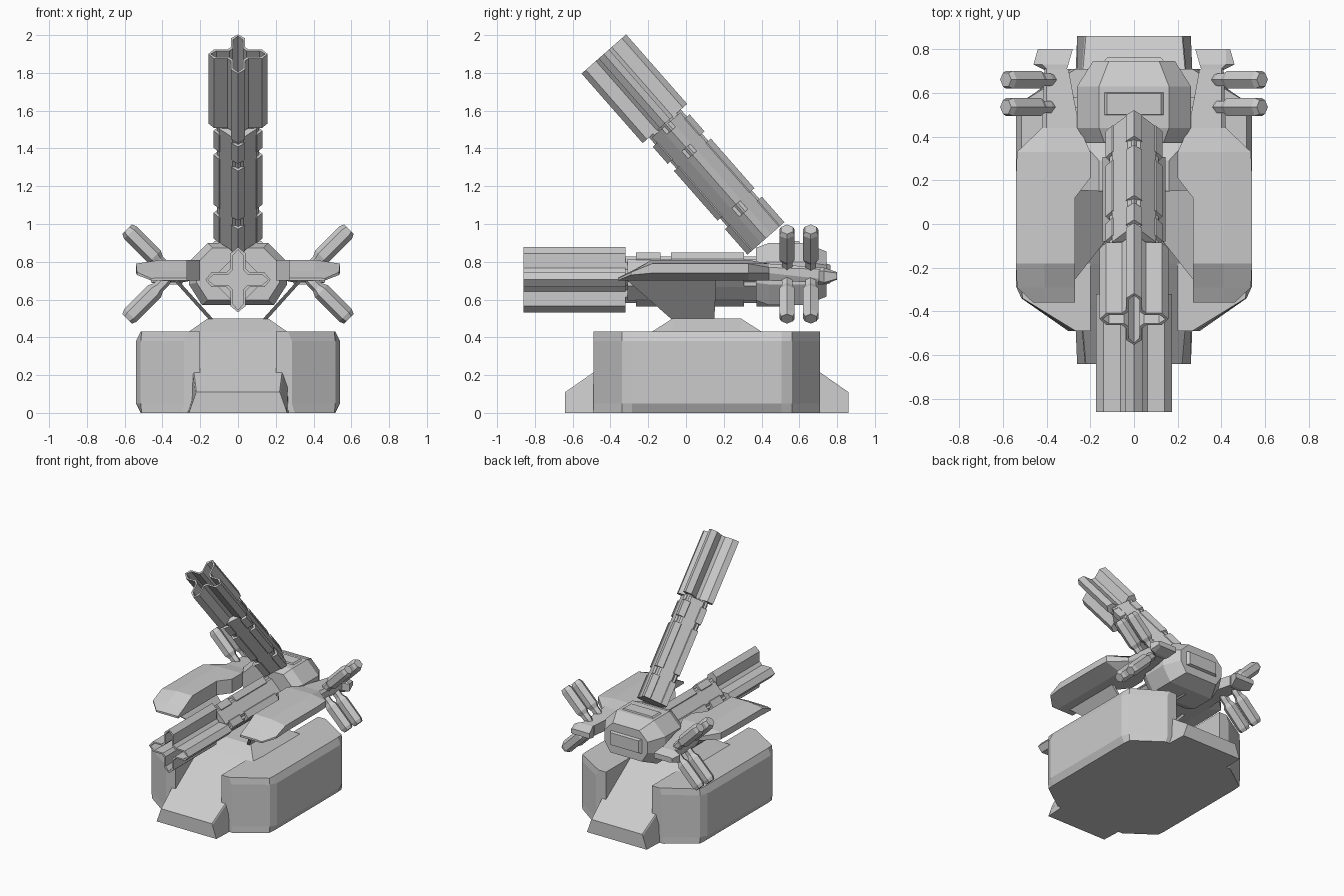
import bpy, bmesh, math
from mathutils import Vector, Matrix

if "Cube" in bpy.data.objects:
    bpy.data.objects.remove(bpy.data.objects["Cube"])


def loft(name, rings, mirror=False, mat=None):
    """Skin a list of equal-length rings and cap both ends."""
    bm = bmesh.new()
    vr = [[bm.verts.new(p) for p in r] for r in rings]
    n = len(vr[0])
    for a, b in zip(vr, vr[1:]):
        for i in range(n):
            j = (i + 1) % n
            bm.faces.new((a[i], a[j], b[j], b[i]))
    bm.faces.new(vr[0][::-1])
    bm.faces.new(vr[-1])
    bmesh.ops.remove_doubles(bm, verts=bm.verts, dist=1e-5)
    bmesh.ops.recalc_face_normals(bm, faces=bm.faces)
    me = bpy.data.meshes.new(name)
    bm.to_mesh(me)
    bm.free()
    ob = bpy.data.objects.new(name, me)
    bpy.context.collection.objects.link(ob)
    if mat:
        ob.matrix_world = mat
    if mirror:
        ob.modifiers.new("mirror", 'MIRROR').use_clip = False
    return ob


# Central hull: wedge at both ends, same shape front and back
def hull_ring(y, w0, w1, z1, w2, z2):
    half = [(w0, 0), (w1, z1), (w2, z2)]
    return [(x, y, z) for x, z in half] + [(-x, y, z) for x, z in half[::-1]]


spec = [(0.75, .26, .225, .10, .22, .11), (0.29, .28, .265, .42, .26, .43),
        (0.18, .28, .26, .43, .16, .50)]
loft("base_hull", [hull_ring(0.11 - s[0], *s[1:]) for s in spec]
     + [hull_ring(0.11 + s[0], *s[1:]) for s in spec[::-1]])


# Side pods with bevelled outer faces
def pod_ring(y, low, out, top):
    return [(.2, y, 0), (low, y, 0), (out, y, .05), (out, y, .38),
            (top, y, .43), (.2, y, .43)]


pod = [(0.60, .30, .285, .265), (0.45, .51, .515, .51), (0.395, .515, .54, .515)]
loft("side_pod", [pod_ring(0.11 - p[0], *p[1:]) for p in pod]
     + [pod_ring(0.11 + p[0], *p[1:]) for p in pod[::-1]], True)

# Slanted strut plates from hull to wings
outline = [(-.31, .70), (.16, .70), (.15, .49), (-.07, .49)]
loft("wing_strut", [[(.15 + (z - .49) * .9 - t, y, z) for y, z in outline]
                    for t in (0, .025)], True)


# Wings: hooked blades running from rear tip to sloped nose
def wing_ring(y, xi, xm, xo, lo, hi, olo, ohi):
    return [(xi, y, lo), (xm, y, lo), (xo, y, olo), (xo, y, ohi), (xm, y, hi), (xi, y, hi)]


loft("wing", [wing_ring(*s) for s in [
    (-.36, .27, .41, .46, .70, .715, .701, .712),
    (-.29, .27, .41, .535, .70, .75, .73, .745),
    (-.18, .27, .41, .54, .70, .81, .74, .79),
    (.12, .27, .41, .54, .70, .81, .74, .79),
    (.21, .20, .41, .54, .70, .81, .74, .79),
    (.33, .20, .41, .535, .70, .81, .74, .79),
    (.44, .25, .40, .42, .70, .79, .74, .77),
    (.71, .30, .40, .41, .69, .77, .71, .76)]], True)
loft("wing_tail", [wing_ring(*s) for s in [
    (.70, .31, .39, .40, .68, .77, .70, .75),
    (.73, .30, .42, .46, .68, .77, .69, .75),
    (.80, .28, .42, .44, .705, .745, .71, .74)]], True)

# Turret head: octagonal section, tapered front and back
section = [(.19, .57), (.26, .68), (.26, .80), (.16, .90)]


def head_ring(y, s, zc=.735):
    pts = section + [(-x, z) for x, z in section[::-1]]
    return [(x * s, y, zc + (z - .735) * s) for x, z in pts]


loft("turret_head", [head_ring(.37, .84), head_ring(.44, 1),
                     head_ring(.63, 1), head_ring(.745, .72)])
loft("head_rear_plate", [[(x * s, y, .735 + z * s) for x, z in
                          [(.15, -.06), (.15, .06), (-.15, .06), (-.15, -.06)]]
                         for y, s in ((.73, 1), (.765, .8))])
loft("head_top_plate", [[(x * s, .55 + y * s, z) for x, y in
                         [(.155, -.06), (.155, .06), (-.155, .06), (-.155, -.06)]]
                        for z, s in ((.88, 1), (.91, .8))])


# Barrels: pointed cross sections, hollow muzzle; local +z runs from muzzle to head
def cross(r, w, z):
    q = [(r, 0), (r - .03, w), (w + .02, w), (w, w + .02), (w, r - .03)]
    pts = []
    for k in range(4):
        c, s = [(1, 0), (0, 1), (-1, 0), (0, -1)][k]
        pts += [(c * x - s * y, s * x + c * y, z) for x, y in q]
    return pts


def barrel(name, end, direction, scale):
    rot = Vector(direction).to_track_quat('Z', 'X').to_matrix().to_4x4()
    mat = Matrix.Translation(end) @ rot @ Matrix.Scale(scale, 4)
    rings = [cross(.145, .026, .38), cross(.145, .026, 0)]
    for a, b, r, w in [(0, .49, .157, .036), (.49, .54, .112, .03),
                       (.54, .66, .13, .036), (.66, .71, .112, .03),
                       (.71, 1.06, .13, .036), (1.06, 1.12, .112, .03),
                       (1.12, 1.30, .13, .036)]:
        rings += [cross(r, w, a), cross(r, w, b)]
    loft(name, rings, mat=mat)
    # square core filling between the arms behind the muzzle
    loft(name + "_core", [[(x, y, z) for x, y in
         [(.1, .03), (.03, .1), (-.03, .1), (-.1, .03), (-.1, -.03), (-.03, -.1), (.03, -.1), (.1, -.03)]]
         for z in (.5, 1.3)], mat=mat)


barrel("upper_barrel", (0, -.435, 1.90), (0, .66, -.751), 1.0)
barrel("lower_barrel", (0, -.86, .705), (0, 1, 0), 1.1)

# Hexagonal thrusters, paired up and down behind each wing
for y in (.535, .66):
    for sz, label in ((1, "upper"), (-1, "lower")):
        base = Vector((.35, y, .735 + .0 * sz))
        d = Vector((1, 0, sz)).normalized()
        side = Vector((-sz, 0, 1)).normalized()
        side = Vector((-d.z, 0, d.x))
        rings = []
        for t, r in ((0, .018), (.06, .032), (.10, .032), (.13, .047), (.31, .047), (.335, .036)):
            rings.append([base + d * t + r * (math.cos(a) * side + math.sin(a) * Vector((0, 1, 0)))
                          for a in [math.radians(60 * k) for k in range(6)]])
        loft(f"{label}_thruster", rings, True)

# Short rods joining head and wing arms
loft("head_rod", [[(x, .555 + .025 * a, .735 + .025 * b) for a, b in
                   [(-1, -1), (1, -1), (1, 1), (-1, 1)]] for x in (.2, .35)], True)
